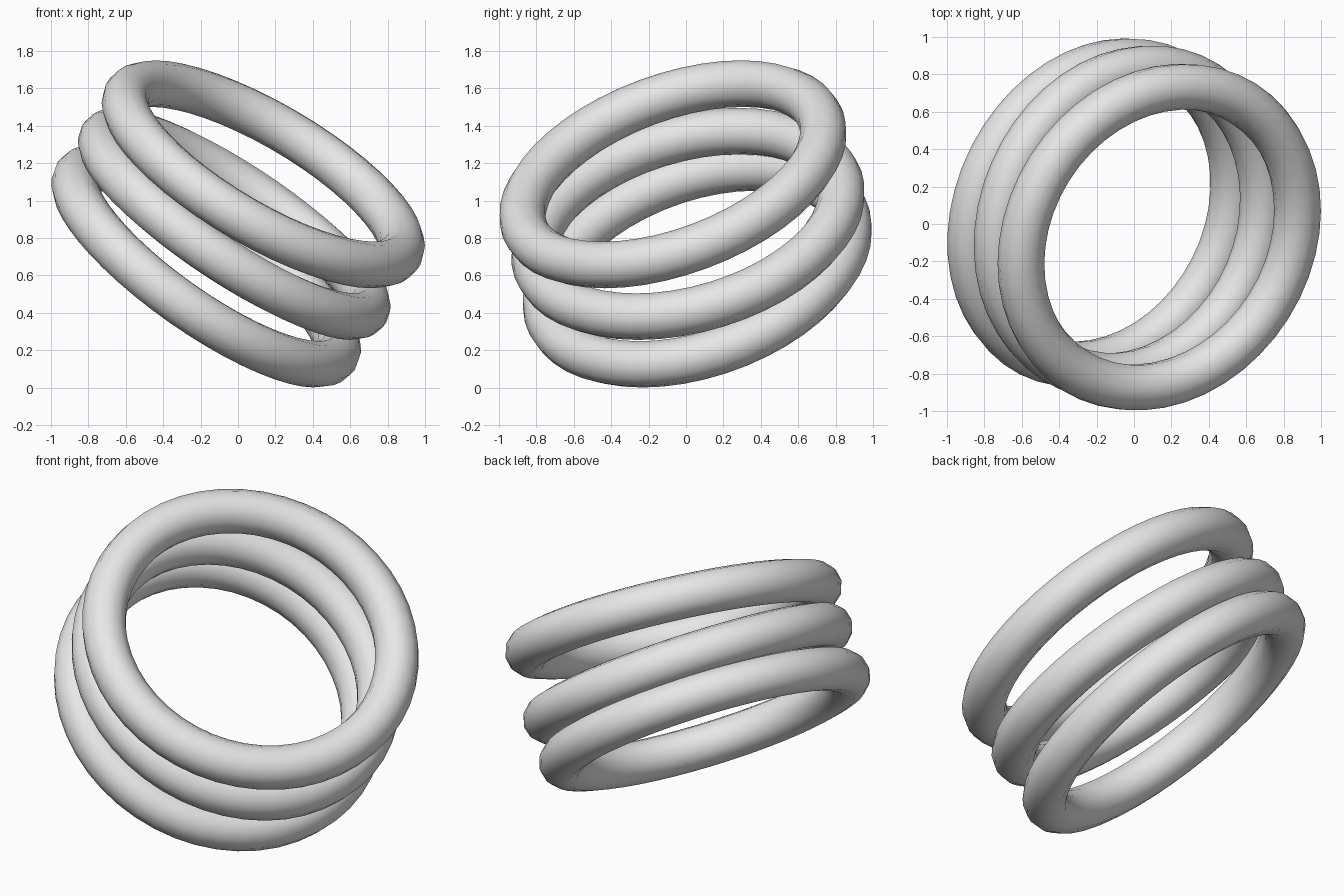
import bpy
from mathutils import Vector

cube = bpy.data.objects.get("Cube")
if cube:
    bpy.data.objects.remove(cube, do_unlink=True)

# Plain light grey for the whole stack
grey = bpy.data.materials.new("light_grey")
grey.use_nodes = True
colour = (0.8, 0.8, 0.8, 1)
grey.diffuse_color = colour
grey.node_tree.nodes["Principled BSDF"].inputs["Base Color"].default_value = colour

RING_RADIUS = 0.845
TUBE_RADIUS = 0.125


def add_ring(name, centre, axis):
    """Smooth ring whose hole points along axis."""
    turn = Vector(axis).to_track_quat("Z", "Y").to_euler()
    bpy.ops.mesh.primitive_torus_add(
        major_segments=48, minor_segments=12,
        major_radius=RING_RADIUS, minor_radius=TUBE_RADIUS,
        location=centre, rotation=turn)
    ring = bpy.context.object
    ring.name = name
    ring.data.materials.append(grey)
    bpy.ops.object.shade_smooth()


# Three loosely stacked rings, each leaning a little differently
add_ring("bottom_ring", (-0.17, 0.06, 0.65), (0.554, -0.283, 0.783))
add_ring("middle_ring", (-0.02, 0.01, 0.875), (0.539, -0.232, 0.81))
add_ring("top_ring", (0.135, -0.07, 1.14), (0.484, -0.307, 0.819))
